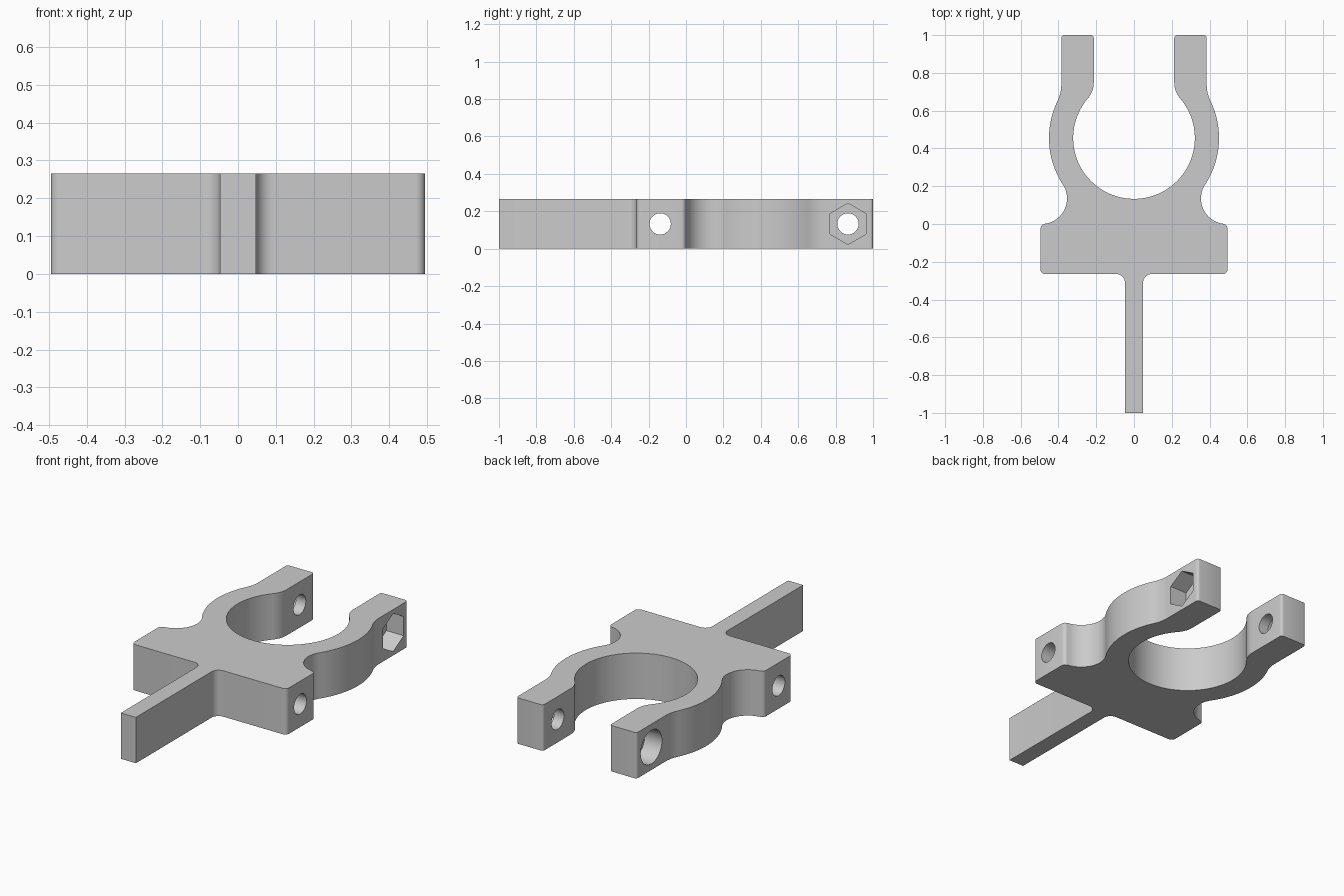
import bpy, bmesh, math
from mathutils import Matrix

if "Cube" in bpy.data.objects:
    bpy.data.objects.remove(bpy.data.objects["Cube"], do_unlink=True)

THICK = 0.265
MID = THICK / 2
RING_Y, R_IN, R_OUT = 0.455, 0.322, 0.45
ARM_IN, ARM_OUT = 0.213, 0.385
BAR_X, BAR_Y = 0.495, -0.265
TAIL = 0.048

grey = bpy.data.materials.new("plain grey")
grey.use_nodes = True
colour = (0.6, 0.6, 0.6, 1)
grey.diffuse_color = colour
grey.node_tree.nodes["Principled BSDF"].inputs["Base Color"].default_value = colour


def arc(cx, cy, r, a0, a1, n):
    """Points along an arc, angles in degrees."""
    angles = [math.radians(a0 + (a1 - a0) * i / n) for i in range(n + 1)]
    return [(cx + r * math.cos(a), cy + r * math.sin(a)) for a in angles]


def blend(wall_x, ring_r, r):
    """Centre height and ring angle of a fillet joining an arm wall to the ring."""
    dx = wall_x + r
    dy = math.sqrt((ring_r + r) ** 2 - dx ** 2)
    return RING_Y + dy, math.degrees(math.atan2(dy, dx))


# Half outline on the +x side, from the tail tip round to the ring bottom
F_OUT, F_IN, NOTCH, CORNER, TIP = 0.2, 0.13, 0.135, 0.025, 0.015
y_out, a_out = blend(ARM_OUT, R_OUT, F_OUT)
y_in, a_in = blend(ARM_IN, R_IN, F_IN)
notch_x = math.sqrt((R_OUT + NOTCH) ** 2 - (RING_Y - NOTCH) ** 2)
a_notch = math.degrees(math.atan2(NOTCH - RING_Y, notch_x))

half = [(TAIL, -1)]
half += arc(TAIL + 0.045, BAR_Y - 0.045, 0.045, 180, 90, 8)
half += arc(BAR_X - CORNER, BAR_Y + CORNER, CORNER, -90, 0, 6)
half += arc(BAR_X - CORNER, -CORNER, CORNER, 0, 90, 6)
half += arc(notch_x, NOTCH, NOTCH, -98, a_notch - 180, 20)
half += arc(0, RING_Y, R_OUT, a_notch, a_out, 32)[1:]
half += arc(ARM_OUT + F_OUT, y_out, F_OUT, 180 + a_out, 180, 10)[1:]
half += arc(ARM_OUT - TIP, 1 - TIP, TIP, 0, 90, 4)
half += arc(ARM_IN + TIP, 1 - TIP, TIP, 90, 180, 4)
half += arc(ARM_IN + F_IN, y_in, F_IN, 180, 180 + a_in, 10)
half += arc(0, RING_Y, R_IN, a_in, -90, 48)[1:]
outline = half + [(-x, y) for x, y in reversed(half[:-1])]

# Clamp body, extruded from the outline
bm = bmesh.new()
base = bm.faces.new([bm.verts.new((x, y, 0)) for x, y in outline])
top = bmesh.ops.extrude_face_region(bm, geom=[base])["geom"]
bmesh.ops.translate(bm, vec=(0, 0, THICK),
                    verts=[v for v in top if isinstance(v, bmesh.types.BMVert)])
bmesh.ops.recalc_face_normals(bm, faces=bm.faces)
mesh = bpy.data.meshes.new("clamp_body")
bm.to_mesh(mesh)
bm.free()
mesh.materials.append(grey)
body = bpy.data.objects.new("clamp_body", mesh)
bpy.context.collection.objects.link(body)


def drill(name, y, radius, x0, x1, sides):
    """Cut a hole along x, with a corner pointing up."""
    bm = bmesh.new()
    place = Matrix.Translation(((x0 + x1) / 2, y, MID)) @ Matrix.Rotation(math.pi / 2, 4, "Y")
    bmesh.ops.create_cone(bm, cap_ends=True, segments=sides, radius1=radius,
                          radius2=radius, depth=x1 - x0, matrix=place)
    # Turn the hexagon so that its points face up and down
    ys = [v.co.y for v in bm.verts]
    if sides == 6 and max(ys) - min(ys) > 1.9 * radius:
        bmesh.ops.rotate(bm, cent=(0, y, MID), verts=bm.verts,
                         matrix=Matrix.Rotation(math.pi / 6, 3, "X"))
    bmesh.ops.recalc_face_normals(bm, faces=bm.faces)
    me = bpy.data.meshes.new(name)
    bm.to_mesh(me)
    bm.free()
    me.materials.append(grey)
    cutter = bpy.data.objects.new(name, me)
    cutter.hide_render = True
    bpy.context.collection.objects.link(cutter)
    mod = body.modifiers.new(name, "BOOLEAN")
    mod.operation = "DIFFERENCE"
    mod.solver = "EXACT"
    mod.object = cutter
    bpy.ops.object.modifier_apply(modifier=name)
    bpy.data.objects.remove(cutter, do_unlink=True)


bpy.ops.object.select_all(action="DESELECT")
body.select_set(True)
bpy.context.view_layer.objects.active = body

# Pivot hole, bolt hole, nut pocket and bolt head recess
drill("pivot_hole", -0.138, 0.057, -0.6, 0.6, 32)
drill("bolt_hole", 0.866, 0.057, -0.6, 0.6, 32)
drill("nut_pocket", 0.866, 0.11, ARM_OUT - 0.11, 0.6, 6)
drill("head_recess", 0.866, 0.097, -0.6, 0.11 - ARM_OUT, 40)

bpy.ops.object.shade_smooth_by_angle(angle=math.radians(30))
